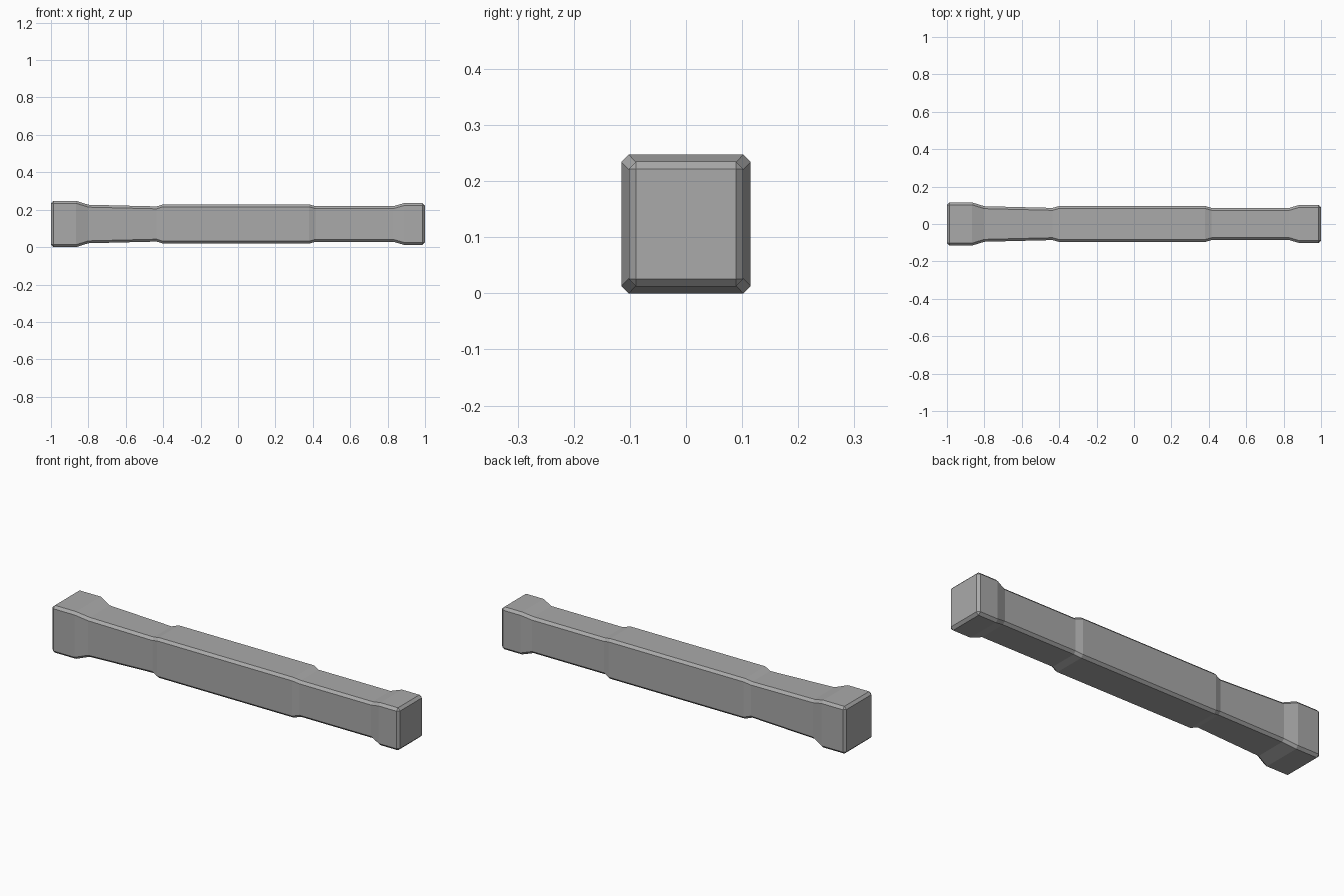
import bpy
import bmesh

cube = bpy.data.objects.get("Cube")
if cube:
    bpy.data.objects.remove(cube, do_unlink=True)

# Plain stone-grey material
grey = bpy.data.materials.new("mid_grey")
grey.use_nodes = True
colour = (0.4, 0.4, 0.4, 1)
grey.diffuse_color = colour
grey.node_tree.nodes["Principled BSDF"].inputs["Base Color"].default_value = colour

CENTRE_Z = 0.1235
CHAMFER = 0.013

# Stations along the bar: x, half depth, half height
stations = [
    (-0.987, 0.115, 0.1235), (-0.865, 0.115, 0.1235),
    (-0.80, 0.095, 0.103), (-0.435, 0.086, 0.094),
    (-0.40, 0.096, 0.105), (0.38, 0.096, 0.105),
    (0.415, 0.086, 0.095), (0.83, 0.086, 0.095),
    (0.885, 0.102, 0.111), (0.987, 0.102, 0.111),
]


def ring(bm, x, hy, hz):
    """Chamfered rectangular cross-section, in order around the bar."""
    a, b = hy - CHAMFER, hz - CHAMFER
    points = [(hy, -b), (hy, b), (a, hz), (-a, hz),
              (-hy, b), (-hy, -b), (-a, -hz), (a, -hz)]
    return [bm.verts.new((x, y, CENTRE_Z + z)) for y, z in points]


def end_cap(bm, section, x, hy, hz):
    """Flat end face with bevelled borders and triangular corners."""
    a, b = hy - CHAMFER, hz - CHAMFER
    cap = [bm.verts.new((x, y, CENTRE_Z + z))
           for y, z in [(a, -b), (a, b), (-a, b), (-a, -b)]]
    bm.faces.new(cap)
    for i in range(4):
        j = (i + 1) % 4
        bm.faces.new((section[2 * i], section[2 * i + 1], cap[j], cap[i]))
        bm.faces.new((section[2 * i + 1], section[(2 * i + 2) % 8], cap[j]))


# Bar body with flared ends and raised middle
bm = bmesh.new()
rings = [ring(bm, *s) for s in stations]
for r, s in zip(rings, rings[1:]):
    for i in range(8):
        j = (i + 1) % 8
        bm.faces.new((r[i], r[j], s[j], s[i]))
end_cap(bm, rings[0], -1.0, *stations[0][1:])
end_cap(bm, rings[-1], 1.0, *stations[-1][1:])
bmesh.ops.recalc_face_normals(bm, faces=bm.faces)

mesh = bpy.data.meshes.new("flared_bar")
bm.to_mesh(mesh)
bm.free()
mesh.materials.append(grey)
bar = bpy.data.objects.new("flared_bar", mesh)
bpy.context.collection.objects.link(bar)
